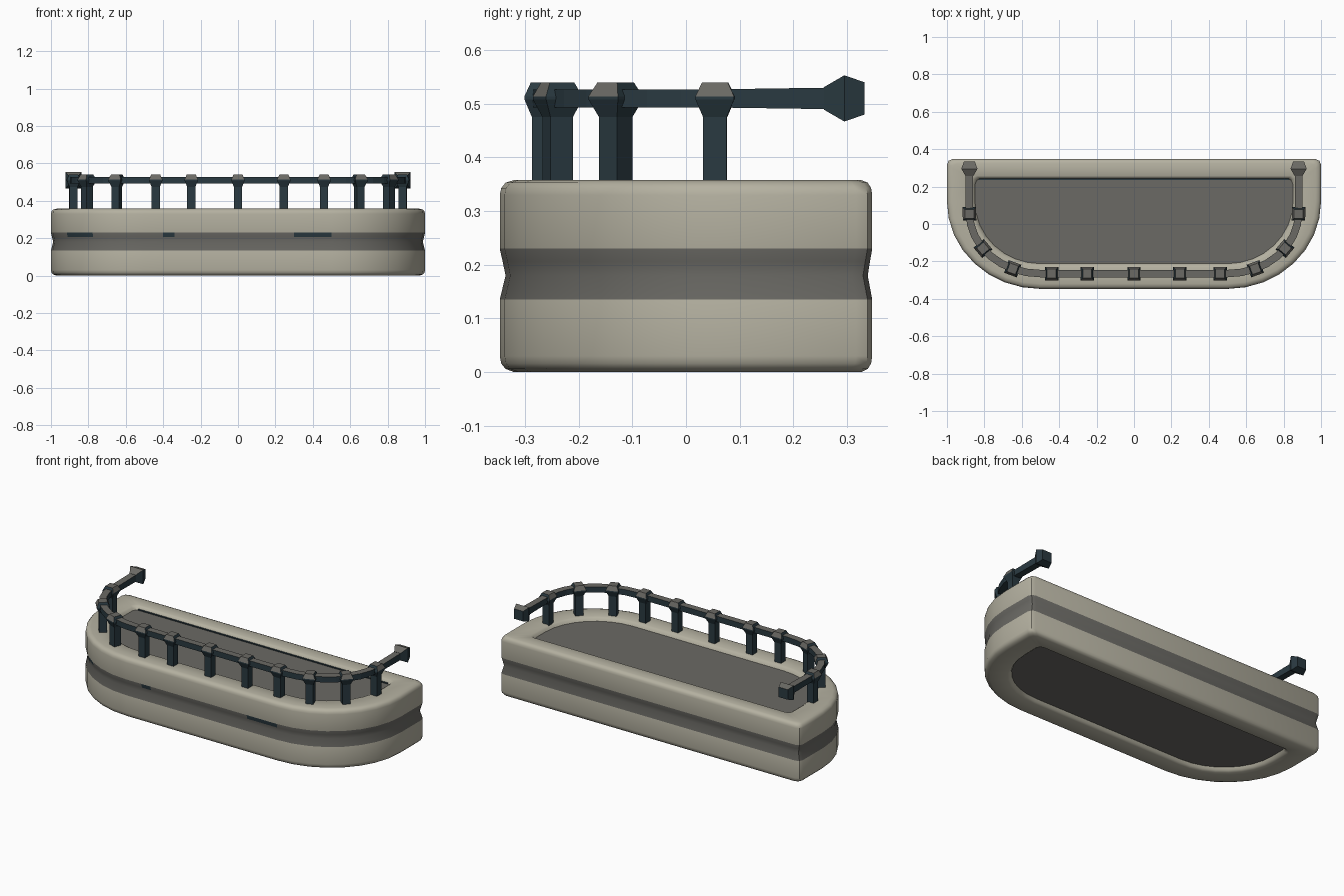
import bpy, bmesh, math
from mathutils import Vector

if "Cube" in bpy.data.objects:
    bpy.data.objects.remove(bpy.data.objects["Cube"])


def material(name, rgb):
    m = bpy.data.materials.new(name)
    m.diffuse_color = (*rgb, 1)
    m.use_nodes = True
    m.node_tree.nodes["Principled BSDF"].inputs["Base Color"].default_value = m.diffuse_color
    return m


STONE = material("pale stone", (0.46, 0.44, 0.355))
GREY = material("worn grey", (0.145, 0.142, 0.128))
IRON = material("blue black iron", (0.023, 0.042, 0.053))


def finish(bm, name, mats, smooth=None):
    me = bpy.data.meshes.new(name)
    bm.to_mesh(me)
    bm.free()
    for m in mats:
        me.materials.append(m)
    ob = bpy.data.objects.new(name, me)
    bpy.context.collection.objects.link(ob)
    if smooth:
        bpy.ops.object.select_all(action='DESELECT')
        ob.select_set(True)
        bpy.context.view_layer.objects.active = ob
        bpy.ops.object.shade_smooth_by_angle(angle=math.radians(smooth))
    return ob


def loft(bm, rings, closed=False):
    """Skin a list of point rings; returns the faces of each band."""
    vs = [[bm.verts.new(p) for p in r] for r in rings]
    n = len(vs[0])
    bands = []
    for i in range(len(vs) if closed else len(vs) - 1):
        a, b = vs[i], vs[(i + 1) % len(vs)]
        bands.append([bm.faces.new((a[j], a[(j + 1) % n], b[(j + 1) % n], b[j]))
                      for j in range(n)])
    if not closed:
        bands.append([bm.faces.new(vs[0][::-1]), bm.faces.new(vs[-1])])
    return bands


# D-shaped outline, inset by t (deeper at the sides than at the back)
def outline(t, z):
    w, front, back = 1 - t, -0.347 + 0.9 * t, 0.347 - 0.7 * t
    r = 0.03
    pts = []
    for k in range(9):
        a = math.radians(11.25 * k)
        pts.append((0.5 + (w - 0.5) * math.cos(a), 0.12 + (front - 0.12) * math.sin(a)))
    left = [(-x, y) for x, y in reversed(pts)]
    mid = [(x, front) for x in (0.3, -0.1, -0.34, -0.4)]
    corner = [(w - r + r * math.cos(a), back - r + r * math.sin(a))
              for a in (math.pi / 2, math.pi / 4, 0)]
    ring = pts + mid + left + [(-x, y) for x, y in reversed(corner)] + corner
    return [(x, y, z) for x, y in ring]


# Balcony slab: underside recess, lower course, waist groove, upper course, floor recess
profile = [(0.15, 0.022), (0.142, 0.008), (0.128, 0.0), (0.03, 0.0), (0.012, 0.006),
           (0.003, 0.016), (0, 0.03), (0, 0.135), (0.012, 0.18), (0.006, 0.206),
           (0, 0.23), (0, 0.33), (0.003, 0.343), (0.012, 0.353), (0.03, 0.358),
           (0.128, 0.358), (0.142, 0.35), (0.15, 0.336)]
bm = bmesh.new()
bands = loft(bm, [outline(t, z) for t, z in profile])
for i in (7, 8, 9, len(bands) - 1):
    for f in bands[i]:
        f.material_index = 1
# dark chips under the upper course
for f in bands[9]:
    c = f.calc_center_median()
    if c.y < 0 and (0.3 < c.x < 0.5 or -0.92 < c.x < -0.78 or -0.4 < c.x < -0.34):
        f.material_index = 2
bmesh.ops.recalc_face_normals(bm, faces=bm.faces)
finish(bm, "balcony_slab", [STONE, GREY, IRON], 35)

# dark line at the back edge of the floor
bm = bmesh.new()
bmesh.ops.create_cube(bm, size=1)
for v in bm.verts:
    v.co = Vector((v.co.x * 1.66, 0.238 + v.co.y * 0.008, 0.338 + v.co.z * 0.006))
finish(bm, "floor_edge_strip", [IRON])

# Rail path: straight ends joined by two rounded corners
RX, FRONT, CX, CY = 0.88, -0.265, 0.5, 0.06


def on_corner(deg, s=1):
    a = math.radians(deg)
    return Vector((s * (CX + (RX - CX) * math.cos(a)), CY + (FRONT - CY) * math.sin(a), 0))


half = [Vector((RX, 0.265, 0))] + [on_corner(11.25 * k) for k in range(9)]
path = half + [Vector((-p.x, p.y, 0)) for p in reversed(half)]


# Handrail with worn top
rings = []
for i, p in enumerate(path):
    d = (path[min(i + 1, len(path) - 1)] - path[max(i - 1, 0)]).normalized()
    side = Vector((-d.y, d.x, 0)) * 0.02
    h = 0.02 if i in (0, len(path) - 1) else 0.017
    rings.append([p + side * s + Vector((0, 0, 0.51 + h * u))
                  for s, u in ((1, 1), (-1, 1), (-1, -1), (1, -1))])
bm = bmesh.new()
loft(bm, rings)
bmesh.ops.recalc_face_normals(bm, faces=bm.faces)
for f in bm.faces:
    f.material_index = int(f.normal.z > 0.5)
finish(bm, "handrail", [IRON, GREY])


# Posts with flared caps, turned to follow the rail
def post(p, d, name):
    side = Vector((-d.y, d.x, 0))
    bm = bmesh.new()
    bands = loft(bm, [[p + d * (a * r) + side * (b * r) + Vector((0, 0, z))
                       for a, b in ((1, 1), (-1, 1), (-1, -1), (1, -1))]
                      for z, r in ((0.345, 0.022), (0.475, 0.022), (0.508, 0.036),
                                   (0.514, 0.036), (0.54, 0.024))])
    for f in (bands[3][0], bands[3][2], bands[4][1]):
        f.material_index = 1
    bmesh.ops.recalc_face_normals(bm, faces=bm.faces)
    finish(bm, name, [IRON, GREY])


for x in (-0.44, -0.25, 0, 0.245, 0.46):
    post(Vector((x, FRONT, 0)), Vector((1, 0, 0)), "front_post")
for s in (1, -1):
    for deg in (1, 36, 67):
        d = (on_corner(deg + 1, s) - on_corner(deg - 1, s)).normalized()
        post(on_corner(deg, s), d, "corner_post")

# Rail end knobs
for s in (1, -1):
    bm = bmesh.new()
    loft(bm, [[(s * RX + a * r, y, 0.51 + b * r)
               for a, b in ((1, 1), (-1, 1), (-1, -1), (1, -1))]
              for y, r in ((0.257, 0.021), (0.295, 0.043), (0.333, 0.03))])
    bmesh.ops.recalc_face_normals(bm, faces=bm.faces)
    for f in bm.faces:
        f.material_index = int(f.normal.z > 0.4)
    finish(bm, "rail_end_knob", [IRON, GREY])
